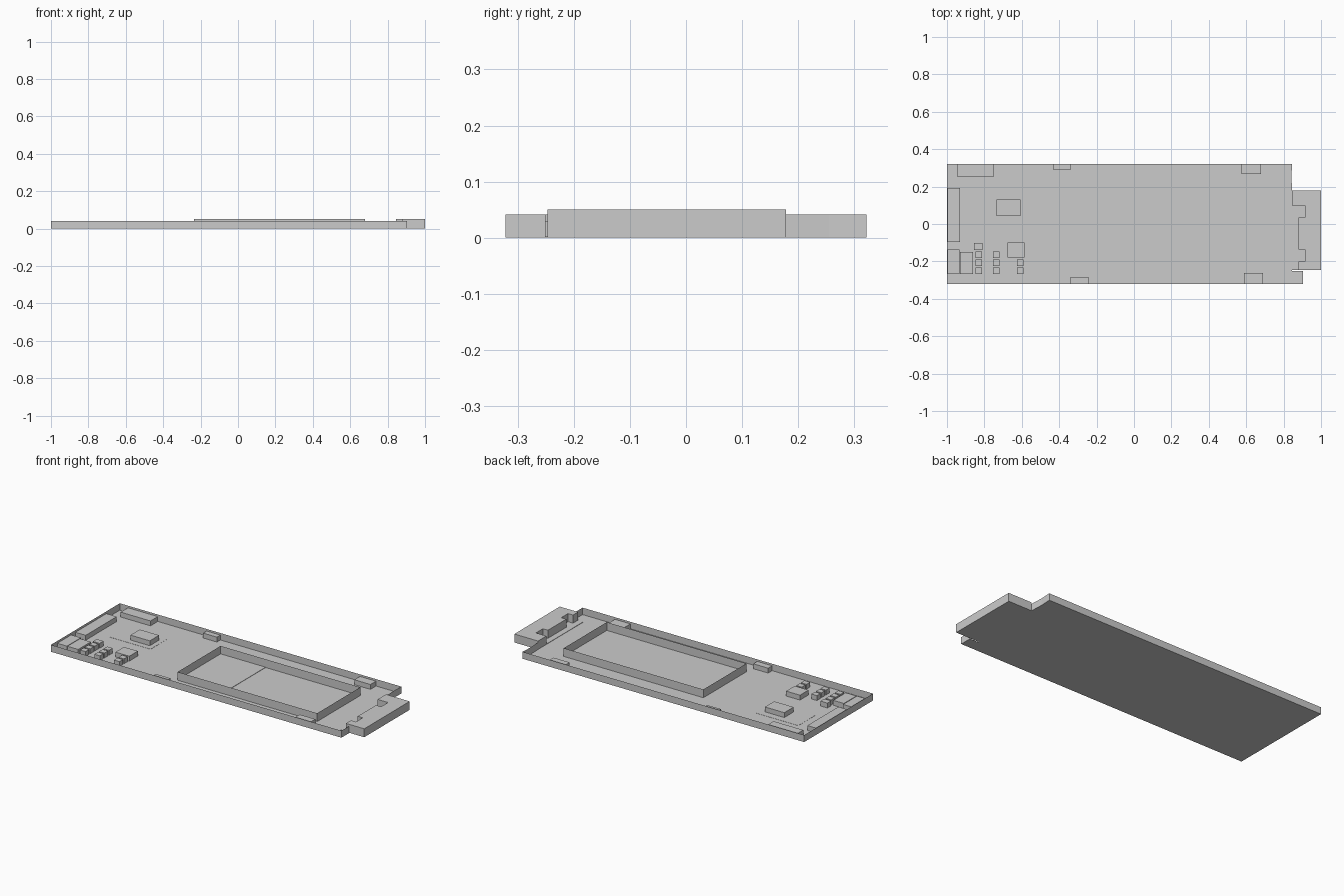
import bpy, bmesh

if "Cube" in bpy.data.objects:
    bpy.data.objects.remove(bpy.data.objects["Cube"])


def finish(bm, name):
    bmesh.ops.recalc_face_normals(bm, faces=bm.faces[:])
    mesh = bpy.data.meshes.new(name)
    bm.to_mesh(mesh)
    bm.free()
    ob = bpy.data.objects.new(name, mesh)
    bpy.context.collection.objects.link(ob)
    return ob


def prism(name, outline, z0, z1, open_top=False):
    """Extrude an outline upward; open_top leaves a thin-walled tray."""
    bm = bmesh.new()
    base = bm.faces.new([bm.verts.new((x, y, z0)) for x, y in outline])
    edges = base.edges[:]
    if open_top:
        geom = bmesh.ops.extrude_edge_only(bm, edges=edges)["geom"]
    else:
        geom = bmesh.ops.extrude_face_region(bm, geom=[base], use_keep_orig=True)["geom"]
    verts = [g for g in geom if isinstance(g, bmesh.types.BMVert)]
    bmesh.ops.translate(bm, verts=verts, vec=(0, 0, z1 - z0))
    return finish(bm, name)


def box(name, x0, x1, y0, y1, z0=0.001, z1=0.03, open_top=False):
    return prism(name, [(x0, y0), (x1, y0), (x1, y1), (x0, y1)], z0, z1, open_top)


def tray(name, outline, height, open_edge):
    """Floor with upright rim, leaving out the rim where open_edge(mid) is true."""
    bm = bmesh.new()
    floor = bm.faces.new([bm.verts.new((x, y, 0)) for x, y in outline])
    rim = [e for e in floor.edges
           if not open_edge((e.verts[0].co + e.verts[1].co) / 2)]
    geom = bmesh.ops.extrude_edge_only(bm, edges=rim)["geom"]
    bmesh.ops.translate(bm, verts=[g for g in geom if isinstance(g, bmesh.types.BMVert)],
                        vec=(0, 0, height))
    return finish(bm, name)


# Thin-walled tray, open where the end connector sits
tray("case_tray",
     [(-1, -0.322), (0.903, -0.322), (0.903, -0.25), (0.845, -0.25),
      (0.845, 0.178), (0.842, 0.255), (0.845, 0.322), (-1, 0.322)],
     0.041, lambda m: -0.3 < m.y < 0.18 and 0.84 < m.x < 0.9)

# Open battery frame with a floor in two halves
box("battery_frame", -0.235, 0.68, -0.23, 0.173, 0.001, 0.05, open_top=True)
box("battery_floor_half", -0.235, 0.06, -0.23, 0.173, 0.001, 0.003)

# Notched end connector and its base plate
prism("end_connector",
      [(0.845, 0.178), (1, 0.178), (1, -0.247), (0.88, -0.247), (0.88, -0.2),
       (0.913, -0.2), (0.913, -0.137), (0.88, -0.137), (0.88, 0.035),
       (0.913, 0.035), (0.913, 0.10), (0.845, 0.10)], 0, 0.05)
box("connector_base", 0.845, 0.913, -0.247, 0.178, 0, 0.002)

# Edge clips and connectors
for i, b in enumerate([(-0.945, -0.75, 0.252, 0.32), (-0.43, -0.34, 0.288, 0.32),
                       (0.575, 0.68, 0.268, 0.32), (-0.34, -0.243, -0.32, -0.283),
                       (0.588, 0.69, -0.32, -0.262)]):
    box(f"edge_clip_{i + 1}", *b)
box("side_socket", -0.997, -0.93, -0.097, 0.193)
box("corner_block_outer", -0.997, -0.934, -0.267, -0.137)
box("corner_block_inner", -0.93, -0.86, -0.267, -0.149)

# Chips and a thin pad beneath the larger one
box("thin_pad", -0.855, -0.58, 0.01, 0.17, 0.0, 0.001)
box("large_chip", -0.735, -0.608, 0.043, 0.13)
box("medium_chip", -0.677, -0.586, -0.18, -0.1)
box("narrow_chip", -0.855, -0.81, -0.138, -0.102)

# Columns of small components
for col, (x, rows) in enumerate([(-0.83, 3), (-0.736, 3), (-0.608, 2)]):
    for row in range(rows):
        y = -0.25 + row * 0.043
        box(f"small_part_{col + 1}_{row + 1}", x - 0.018, x + 0.018, y - 0.017, y + 0.017)
